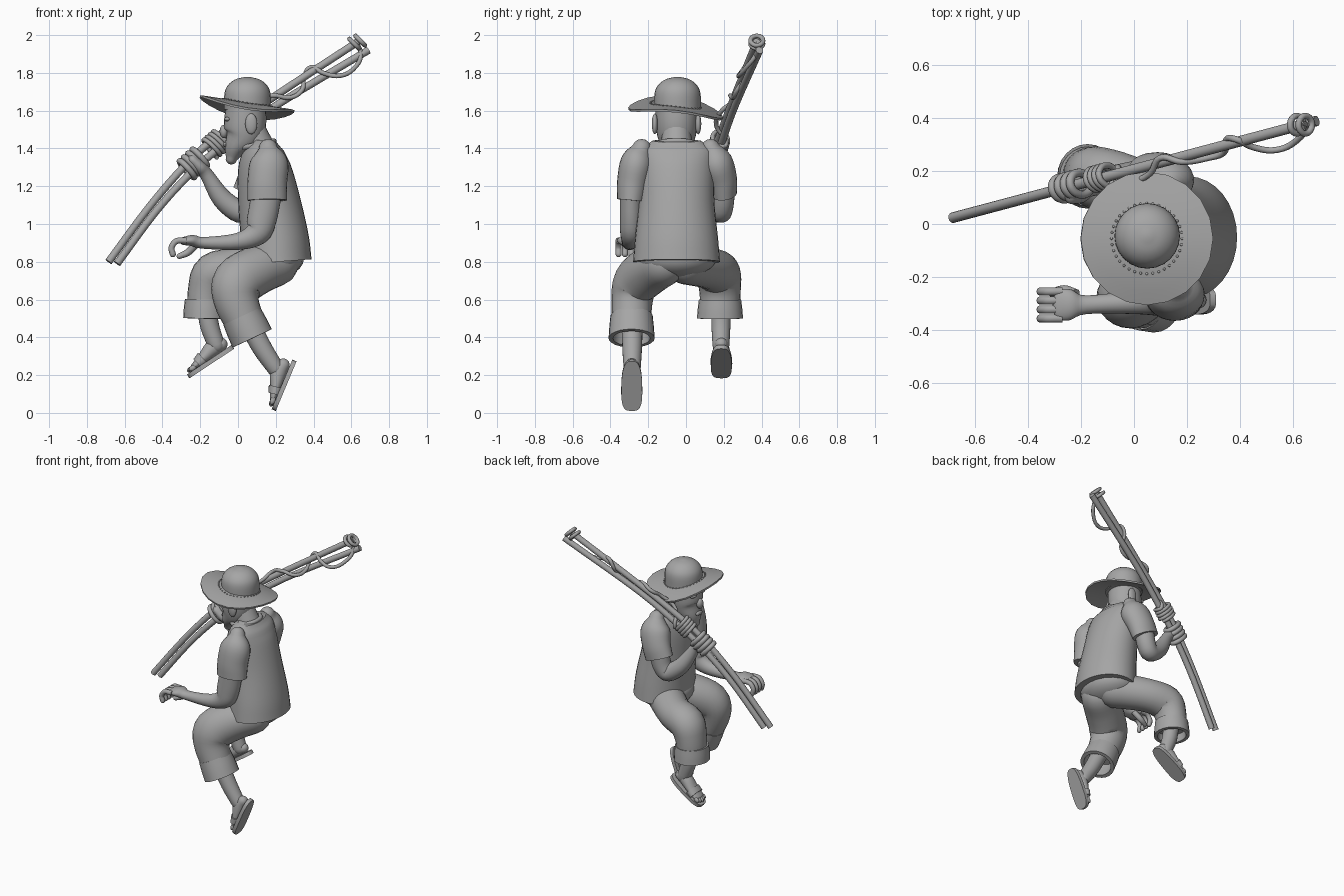
import bpy, bmesh, math
from mathutils import Vector, Matrix

cube = bpy.data.objects.get("Cube")
if cube:
    bpy.data.objects.remove(cube, do_unlink=True)

grey = bpy.data.materials.new("plain_grey")
grey.use_nodes = True
grey.diffuse_color = (0.38, 0.38, 0.38, 1)
grey.node_tree.nodes["Principled BSDF"].inputs["Base Color"].default_value = grey.diffuse_color
parts = []


def register(name, data):
    """Link new geometry to the scene with the shared material."""
    obj = bpy.data.objects.new(name, data)
    bpy.context.scene.collection.objects.link(obj)
    data.materials.append(grey)
    parts.append(obj)
    return obj


def finish(name, bm, matrix=None):
    if matrix:
        bm.transform(matrix)
    bmesh.ops.recalc_face_normals(bm, faces=bm.faces)
    mesh = bpy.data.meshes.new(name)
    bm.to_mesh(mesh)
    bm.free()
    return register(name, mesh)


def smooth_keys(keys, steps):
    """Catmull-Rom interpolation of tuples of any length."""
    pts = [Vector(k) for k in keys]
    pts = [pts[0] * 2 - pts[1]] + pts + [pts[-1] * 2 - pts[-2]]
    out = []
    for a, b, c, d in zip(pts, pts[1:], pts[2:], pts[3:]):
        for i in range(steps):
            t = i / steps
            out.append((b * 2 + (c - a) * t + (a * 2 - b * 5 + c * 4 - d) * t * t
                        + (b * 3 - a - c * 3 + d) * t ** 3) / 2)
    return out + [pts[-2]]


def loft(name, keys, start=False, end=False, caps=True, matrix=None, sides=24, steps=4):
    """Skin ellipses along a path; each key is x, y, z, radius, sideways radius."""
    keys = smooth_keys([k if len(k) == 5 else (*k, k[3]) for k in keys], steps)
    pos = [Vector(k[:3]) for k in keys]
    rings = []
    for i, key in enumerate(keys):
        tangent = (pos[min(i + 1, len(pos) - 1)] - pos[max(i - 1, 0)]).normalized()
        side = Vector((0, 1, 0))
        side = (side - tangent * side.dot(tangent)).normalized()
        rings.append((pos[i], tangent, side, key[3], key[4]))

    # Rounded ends are extra shrinking rings
    def dome(ring, sign):
        p, t, s, ra, rb = ring
        angles = [math.pi / 2 * f for f in (0.25, 0.5, 0.75, 0.95)]
        return [(p + t * sign * min(ra, rb) * math.sin(a), t, s,
                 ra * math.cos(a), rb * math.cos(a)) for a in angles]
    rings = ((dome(rings[0], -1)[::-1] if start else []) + rings
             + (dome(rings[-1], 1) if end else []))
    bm = bmesh.new()
    loops = []
    for p, t, s, ra, rb in rings:
        up = t.cross(s)
        loops.append([bm.verts.new(p + up * ra * math.cos(a) + s * rb * math.sin(a))
                      for a in (math.tau * j / sides for j in range(sides))])
    for low, high in zip(loops, loops[1:]):
        for j in range(sides):
            k = (j + 1) % sides
            bm.faces.new((low[j], low[k], high[k], high[j]))
    if caps:
        bm.faces.new(loops[0])
        bm.faces.new(loops[-1])
    return finish(name, bm, matrix)


def ball(name, centre, radii, matrix=None):
    bm = bmesh.new()
    bmesh.ops.create_uvsphere(bm, u_segments=20, v_segments=12, radius=1)
    bm.transform(Matrix.Translation(centre) @ Matrix.Diagonal((*radii, 1)))
    return finish(name, bm, matrix)


def rope(name, points, radius, cyclic=False):
    curve = bpy.data.curves.new(name, "CURVE")
    curve.dimensions = "3D"
    curve.bevel_depth, curve.bevel_resolution = radius, 3
    curve.resolution_u, curve.use_fill_caps = 5, True
    spline = curve.splines.new("BEZIER")
    spline.bezier_points.add(len(points) - 1)
    for bp, p in zip(spline.bezier_points, points):
        bp.co = p
        bp.handle_left_type = bp.handle_right_type = "AUTO"
    spline.use_cyclic_u = cyclic
    return register(name, curve)


# Shirt, with short sleeves and collar
loft("shirt_body", [(x, -.05, z, rx, ry) for x, z, rx, ry in (
    (.205, .8, .185, .23), (.195, .92, .18, .22), (.165, 1.12, .165, .2),
    (.14, 1.3, .14, .2), (.14, 1.39, .105, .19), (.145, 1.44, .06, .13))], sides=32)
loft("left_sleeve", [(.16, -.235, 1.4, .05), (.165, -.26, 1.33, .1, .085),
                     (.155, -.28, 1.22, .105, .085), (.155, -.29, 1.125, .105, .075)], start=True)
loft("right_sleeve", [(.14, .13, 1.4, .05), (.13, .16, 1.33, .1, .085),
                      (.1, .19, 1.24, .1, .08), (.07, .2, 1.16, .1, .07)], start=True)
rope("collar", [(.1 + .09 * math.cos(a), -.05 + .1 * math.sin(a), 1.42 + .02 * math.cos(a))
                for a in (math.tau * i / 8 for i in range(8))], .014, True)

# Left arm reaching forward with a loosely curled hand
loft("left_arm", [(.15, -.29, 1.15, .08, .06), (.125, -.29, 1.02, .078, .06),
                  (.1, -.29, .95, .065, .058), (.0, -.295, .908, .045),
                  (-.18, -.305, .9, .031, .035), (-.24, -.305, .912, .03, .058),
                  (-.285, -.305, .91, .022, .06)], end=True)
for i in range(4):
    y = -.255 - i * .034
    loft("left_finger", [(x, y, z, .016) for x, z in (
        (-.27, .912), (-.325, .91), (-.352, .875), (-.345, .84))], end=True, sides=12)
loft("left_thumb", [(-.22, -.265, .895, .02), (-.265, -.25, .85, .019),
                    (-.31, -.26, .83, .015)], end=True, sides=12)

# Right arm bent up to hold the poles
loft("right_arm", [(.075, .195, 1.18, .065), (.05, .19, 1.1, .062), (.01, .18, 1.065, .06),
                   (-.085, .165, 1.135, .053), (-.165, .14, 1.26, .036),
                   (-.2, .13, 1.3, .035, .05), (-.24, .125, 1.34, .03, .05)], end=True)

# Two bowed poles lying together over the shoulder
def pole_y(x):
    return .206 + .266 * x

for name, path in (
    ("upper_pole", ((-.685, .8), (-.47, 1.09), (-.28, 1.31), (-.125, 1.45), (.17, 1.66), (.635, 1.965))),
    ("lower_pole", ((-.64, .79), (-.44, 1.06), (-.26, 1.26), (-.09, 1.41), (.19, 1.62), (.69, 1.92)))):
    loft(name, [(x, pole_y(x), z, .02) for x, z in path], sides=14)

# Fingers and cord wind around the pair of poles
along = Vector((.155, .041, .14)).normalized()
across = Vector((0, 1, 0)).cross(along).normalized()
lateral = along.cross(across)

def wind(centre, angle):
    return Vector(centre) + across * .058 * math.cos(angle) + lateral * .042 * math.sin(angle)

for i in range(4):
    base = Vector((-.27, pole_y(-.27), 1.29)) + along * .031 * i
    rope("right_finger", [wind(base, math.tau * j / 10) for j in range(10)], .016, True)
coil = [wind(Vector((-.15, pole_y(-.15), 1.395)) + along * .0028 * j, math.tau * j / 8)
        for j in range(34)]
rope("cord", coil + [(-.03, .16, 1.52), (.06, .19, 1.6), (.1, .25, 1.65), (.18, .235, 1.68),
                     (.28, .25, 1.67), (.34, .27, 1.71), (.35, .32, 1.78), (.385, .32, 1.83),
                     (.45, .29, 1.8), (.54, .28, 1.785), (.62, .32, 1.83), (.65, .37, 1.9),
                     (.63, .38, 1.96)], .012)
for shift in (-.02, .012):
    rope("cord_knot", [(.635 + shift + .025 * math.cos(a), .375 + .033 * math.sin(a),
                        1.965 - .025 * math.cos(a) + shift / 2)
                       for a in (math.tau * i / 8 for i in range(8))], .012, True)

# Trousers
ball("trouser_seat", (.18, -.05, .82), (.17, .21, .11))
loft("left_trouser_leg", [(.2, -.12, .79, .12), (.1, -.19, .755, .13, .125), (.0, -.265, .69, .135, .12),
                          (-.01, -.285, .6, .12, .11), (.035, -.29, .48, .104)], start=True)
loft("right_trouser_leg", [(.17, .0, .8, .12), (.0, .13, .765, .11, .115), (-.125, .17, .735, .115, .12),
                           (-.165, .18, .65, .1, .11), (-.175, .18, .55, .095, .105)], start=True)
for name, top, bottom in (("left_cuff", (.02, -.288, .512), (.075, -.288, .395)),
                          ("right_cuff", (-.173, .18, .6), (-.175, .18, .5))):
    middle = [(a + b) / 2 for a, b in zip(top, bottom)]
    cuff = loft(name, [(*top, .108, .112), (*middle, .113, .118), (*bottom, .115, .122)], caps=False)
    rim = cuff.modifiers.new("thickness", "SOLIDIFY")
    rim.thickness, rim.offset = .024, -1
loft("left_shin", [(.06, -.285, .47, .055), (.13, -.285, .34, .052), (.2, -.285, .235, .045)], end=True)
loft("right_shin", [(-.165, .185, .56, .052), (-.15, .185, .46, .05), (-.115, .185, .36, .045)], end=True)


# Sandalled feet, made along a heel to toe axis
def foot(side, heel, toe):
    heel, toe = Vector(heel), Vector(toe)
    d = (toe - heel).normalized()
    y = Vector((0, -1, 0))
    m = Matrix.Translation(heel) @ Matrix((d, y, d.cross(y))).transposed().to_4x4()
    length = (toe - heel).length
    bm = bmesh.new()
    outline = []
    for i in range(32):
        a = math.tau * i / 32
        c, s = math.cos(a), math.sin(a)
        outline.append(bm.verts.new((length / 2 * (1 + math.copysign(abs(c) ** .75, c)),
                                     math.copysign(abs(s) ** .6, s) * (.055 + .006 * c), 0)))
    face = bm.faces.new(outline)
    grown = bmesh.ops.extrude_face_region(bm, geom=[face])["geom"]
    bmesh.ops.translate(bm, vec=(0, 0, .024), verts=[v for v in grown if isinstance(v, bmesh.types.BMVert)])
    finish(side + "_sandal_sole", bm, m)
    loft(side + "_foot", [(.045, 0, .058, .035, .034), (.09, 0, .066, .044, .042),
                          (.16, 0, .05, .032, .048), (.23, 0, .038, .018, .047)],
         start=True, end=True, matrix=m)
    loft(side + "_sandal_strap", [(.165, 0, .046, .042, .057), (.205, 0, .04, .034, .058)], matrix=m)
    for i in range(5):
        ball(side + "_toe", (.252 - abs(i - 2) * .006, -.038 + i * .019, .036), (.022, .011, .014), m)

foot("left", (.31, -.287, .273), (.2, -.287, .01))
foot("right", (-.02, .187, .34), (-.257, .187, .183))

# Head
loft("neck", [(.12, -.05, 1.38, .085), (.06, -.05, 1.52, .075)])
loft("head", [(x, -.05, z, rx, ry) for x, z, rx, ry in (
    (-.035, 1.345, .03, .04), (-.015, 1.4, .06, .075), (.025, 1.46, .1, .1),
    (.037, 1.53, .112, .11), (.042, 1.63, .105, .11))], start=True)
ball("nose", (-.075, -.05, 1.49), (.022, .026, .035))
for y in (-.165, .065):
    ball("ear", (.07, y, 1.53), (.032, .016, .055))
    ball("brow", (-.055, -.05 + (y + .05) * .42, 1.555), (.018, .028, .012))
ball("lips", (-.068, -.05, 1.42), (.012, .035, .014))


# Straw hat with drooping brim and stitched crown
def brim_point(r, a):
    x, y = r * math.cos(a), r * math.sin(a)
    return Vector((.048 + x, -.055 + y, 1.635 - .155 * x - .1 * y - .8 * y * y))

bm = bmesh.new()
rows = [[bm.verts.new(brim_point(.1 + .05 * i, math.tau * j / 20)) for j in range(20)] for i in range(4)]
for inner, outer in zip(rows, rows[1:]):
    for j in range(20):
        k = (j + 1) % 20
        bm.faces.new((inner[j], inner[k], outer[k], outer[j]))
brim = finish("hat_brim", bm)
thick = brim.modifiers.new("thickness", "SOLIDIFY")
thick.thickness, thick.offset = .012, 0
loft("hat_crown", [(.05, -.045, z, r) for z, r in (
    (1.605, .123), (1.69, .122), (1.735, .103), (1.765, .065), (1.779, .012))])
for i in range(36):
    stitch = brim_point(.133, math.tau * i / 36) + Vector((0, 0, .007))
    ball("hat_stitch", stitch, (.005, .005, .004))

# Turn everything into smooth meshes with kept sharp edges
bpy.ops.object.select_all(action="DESELECT")
for obj in parts:
    obj.select_set(True)
bpy.context.view_layer.objects.active = parts[0]
bpy.ops.object.convert(target="MESH")
bpy.ops.object.shade_smooth_by_angle(angle=math.radians(40))
